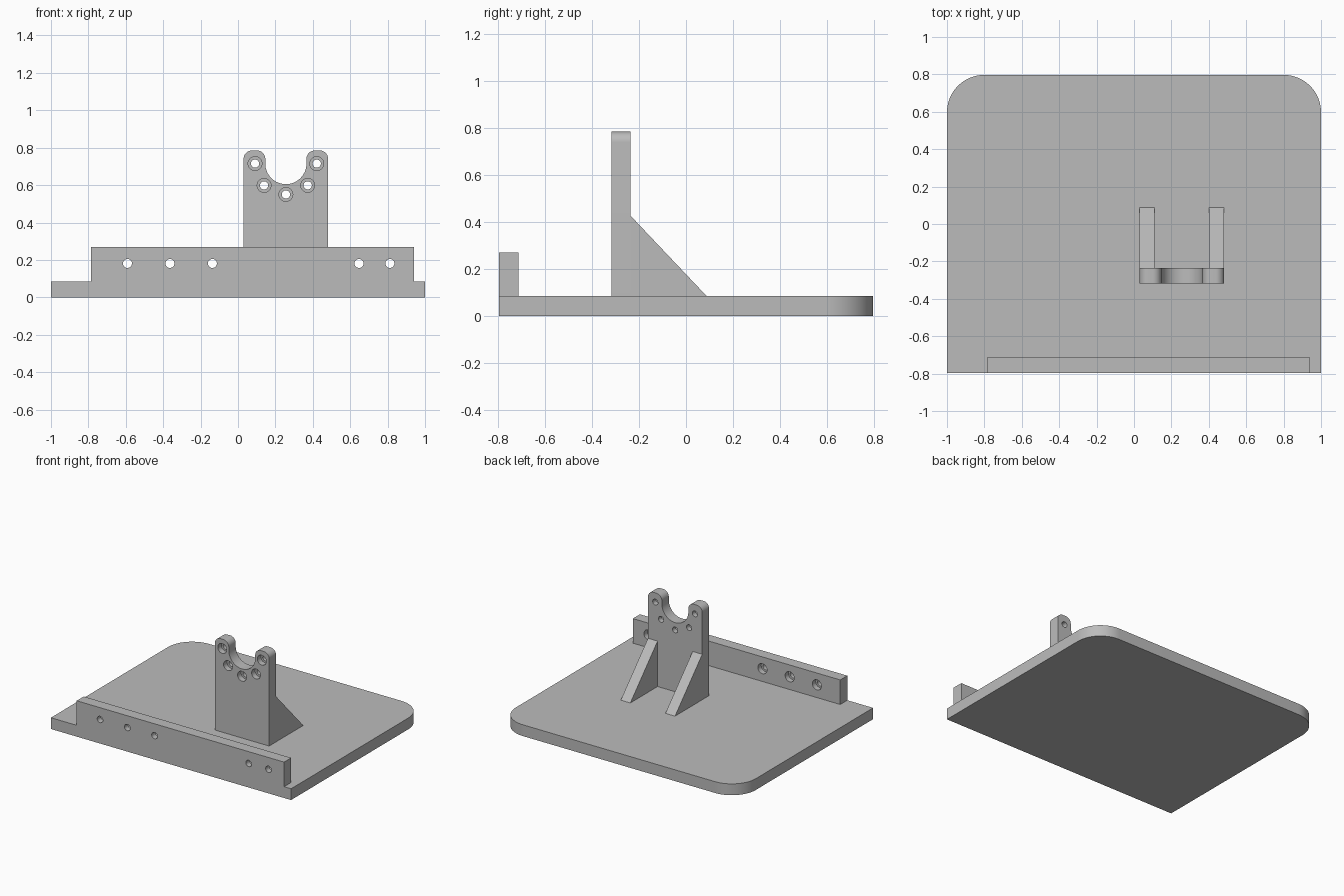
import bpy, bmesh
from math import cos, sin, radians
from mathutils import Vector

cube = bpy.data.objects.get("Cube")
if cube:
    bpy.data.objects.remove(cube, do_unlink=True)

grey = bpy.data.materials.new("plain grey")
grey.use_nodes = True
grey.diffuse_color = (0.5, 0.5, 0.5, 1)
grey.node_tree.nodes["Principled BSDF"].inputs["Base Color"].default_value = (0.5, 0.5, 0.5, 1)


def arc(cx, cy, r, start, end, steps=12):
    angles = [radians(start + (end - start) * i / steps) for i in range(steps + 1)]
    return [(cx + r * cos(a), cy + r * sin(a)) for a in angles]


# How a flat outline (u, v) and a depth w map to space, by extrusion axis
PLACE = {
    "x": lambda u, v, w: Vector((w, u, v)),
    "y": lambda u, v, w: Vector((u, w, v)),
    "z": lambda u, v, w: Vector((u, v, w)),
}


def extrude(name, outlines, axis, lo, hi):
    """Make one object by extruding closed outlines along an axis."""
    place = PLACE[axis]
    bm = bmesh.new()
    for outline in outlines:
        face = bm.faces.new([bm.verts.new(place(u, v, lo)) for u, v in outline])
        top = bmesh.ops.extrude_face_region(bm, geom=[face])["geom"]
        verts = [g for g in top if isinstance(g, bmesh.types.BMVert)]
        bmesh.ops.translate(bm, verts=verts, vec=place(0, 0, hi - lo))
    bmesh.ops.recalc_face_normals(bm, faces=bm.faces)
    mesh = bpy.data.meshes.new(name)
    bm.to_mesh(mesh)
    bm.free()
    mesh.materials.append(grey)
    obj = bpy.data.objects.new(name, mesh)
    bpy.context.collection.objects.link(obj)
    return obj


def activate(obj):
    bpy.ops.object.select_all(action="DESELECT")
    obj.select_set(True)
    bpy.context.view_layer.objects.active = obj


def drill(obj, centres, radius, lo, hi):
    """Cut a row of round holes along y."""
    circles = [arc(x, z, radius, 0, 360, 32)[:-1] for x, z in centres]
    cutter = extrude("hole_cutter", circles, "y", lo, hi)
    cutter.hide_render = True
    mod = obj.modifiers.new("holes", "BOOLEAN")
    mod.operation = "DIFFERENCE"
    mod.solver = "EXACT"
    mod.object = cutter
    activate(obj)
    bpy.ops.object.modifier_apply(modifier=mod.name)
    bpy.data.objects.remove(cutter, do_unlink=True)


def smooth(obj):
    activate(obj)
    bpy.ops.object.shade_smooth_by_angle(angle=radians(30))


THICK, DEPTH = 0.085, 0.797
BORE, RECESS = 0.022, 0.037

# Base plate with rounded back corners
corner = 0.2
base = extrude("base_plate", [
    [(-1, -DEPTH), (1, -DEPTH)]
    + arc(1 - corner, DEPTH - corner, corner, 0, 90, 20)
    + arc(corner - 1, DEPTH - corner, corner, 90, 180, 20)], "z", 0, THICK)
smooth(base)

# Front rail, its bolt holes recessed from behind
rail_back = -0.713
rail = extrude("front_rail", [
    [(-0.785, THICK), (0.942, THICK), (0.942, 0.27), (-0.785, 0.27)]],
    "y", -DEPTH, rail_back)
rail_holes = [(x, 0.181) for x in (-0.591, -0.364, -0.137, 0.647, 0.812)]
drill(rail, rail_holes, 0.024, -1, 0)
drill(rail, rail_holes, 0.038, rail_back - 0.04, 0)
smooth(rail)

# Upright bracket with a round notch between two prongs
left, right, top = 0.03, 0.482, 0.785
mid, notch_z, notch_r, r = 0.256, 0.715, 0.11, 0.045
front, back = -0.318, -0.236
inner_l, inner_r = mid - notch_r, mid + notch_r
bracket = extrude("upright_bracket", [
    [(left, THICK), (right, THICK)]
    + arc(right - r, top - r, r, 0, 90)
    + arc(inner_r + r, top - r, r, 90, 180)
    + arc(mid, notch_z, notch_r, 0, -180, 32)
    + arc(inner_l - r, top - r, r, 0, 90)
    + arc(left + r, top - r, r, 90, 180)], "y", front, back)
bolt_circle = arc(mid, notch_z, 0.165, 180, 360, 4)
drill(bracket, bolt_circle, BORE, -1, 0)
drill(bracket, bolt_circle, RECESS, -1, front + 0.042)
smooth(bracket)

# Triangular gussets behind the bracket
for name, x in (("right_gusset", left), ("left_gusset", right - 0.08)):
    extrude(name, [[(back, THICK), (0.088, THICK), (back, 0.427)]], "x", x, x + 0.08)
